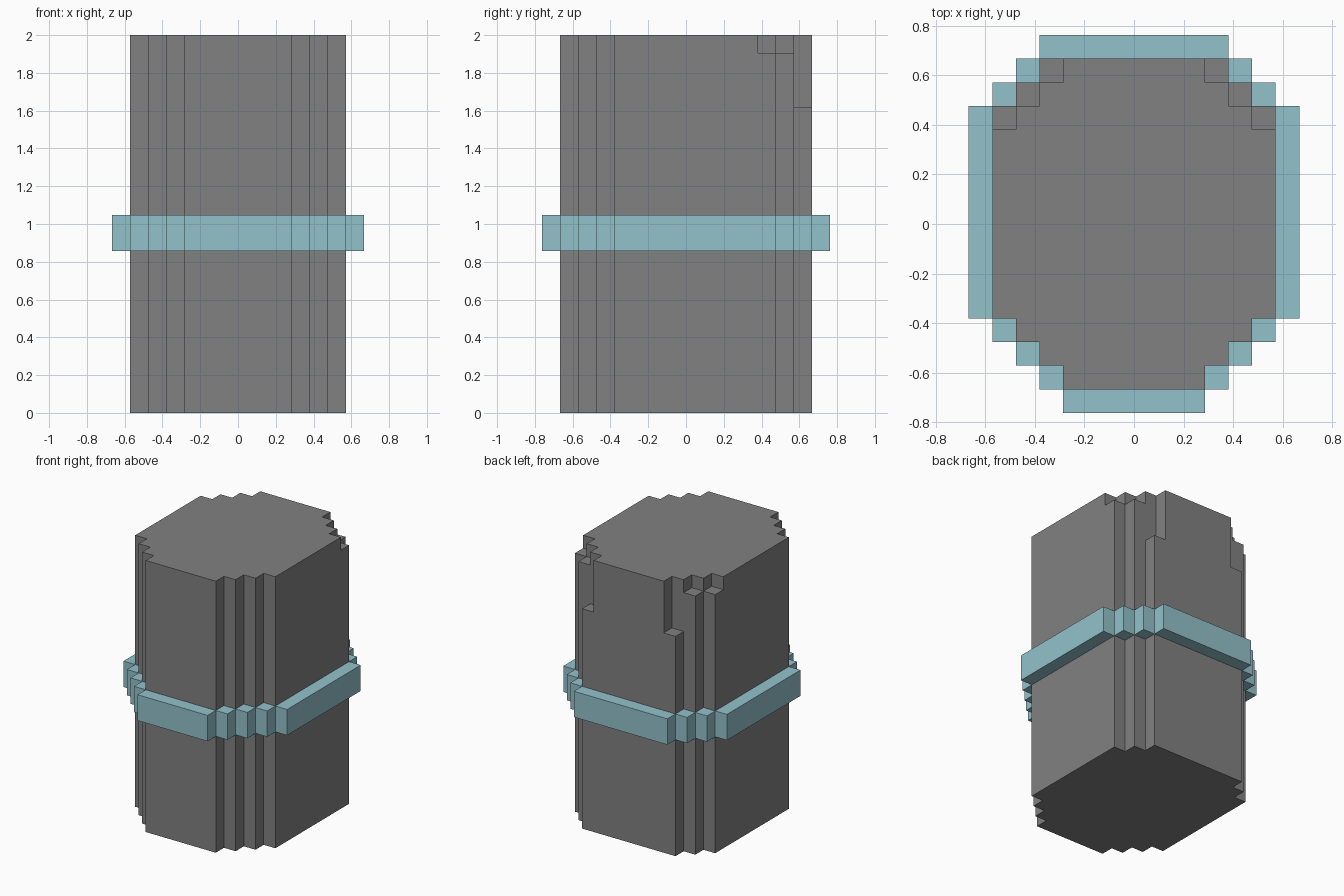
import bpy, bmesh
from mathutils import Vector

if "Cube" in bpy.data.objects:
    bpy.data.objects.remove(bpy.data.objects["Cube"])

U = 2 / 21  # edge of one block

def make_blocks(name, cells, color):
    """Outer skin of a set of unit blocks, with coplanar faces merged."""
    bm = bmesh.new()
    for c in cells:
        for axis in range(3):
            for side in (0, 1):
                n = list(c)
                n[axis] += 1 if side else -1
                if tuple(n) in cells:
                    continue
                a, b = (axis + 1) % 3, (axis + 2) % 3
                loop = [(0, 0), (1, 0), (1, 1), (0, 1)]
                verts = []
                for p, q in (loop if side else loop[::-1]):
                    v = Vector(c)
                    v[axis] += side
                    v[a] += p
                    v[b] += q
                    verts.append(bm.verts.new(v * U))
                bm.faces.new(verts)
    bmesh.ops.remove_doubles(bm, verts=bm.verts[:], dist=U * 0.01)
    bmesh.ops.dissolve_limit(bm, angle_limit=0.01, verts=bm.verts[:], edges=bm.edges[:])
    mesh = bpy.data.meshes.new(name)
    bm.to_mesh(mesh)
    bm.free()
    mat = bpy.data.materials.new(name + "_color")
    mat.diffuse_color = color
    mat.use_nodes = True
    mat.node_tree.nodes["Principled BSDF"].inputs["Base Color"].default_value = mat.diffuse_color
    mesh.materials.append(mat)
    obj = bpy.data.objects.new(name, mesh)
    bpy.context.collection.objects.link(obj)
    return obj

def footprint(steps):
    """Union of centred rectangles (half width, y start, y end)."""
    return {(x, y) for w, y0, y1 in steps for x in range(-w, w) for y in range(y0, y1)}

# Stepped oval outlines of the body and of the band around it
body_plan = footprint([(6, -4, 5), (5, -5, 6), (4, -6, 7), (3, -7, 7)])
band_plan = footprint([(7, -4, 5), (6, -5, 6), (5, -6, 7), (4, -7, 8), (3, -8, 8)])

# Rear corner columns that stop short of the top
heights = {}
for x, y, h in [(5, 4, 20), (4, 5, 20), (3, 6, 17)]:
    heights[(x, y)] = heights[(-x - 1, y)] = h

# Body
body = {(x, y, z) for x, y in body_plan for z in range(heights.get((x, y), 21))}
make_blocks("body", body, (0.22, 0.22, 0.22, 1))

# Band
band = {(x, y, z) for x, y in band_plan - body_plan for z in (9, 10)}
make_blocks("band", band, (0.29, 0.54, 0.6, 1))
